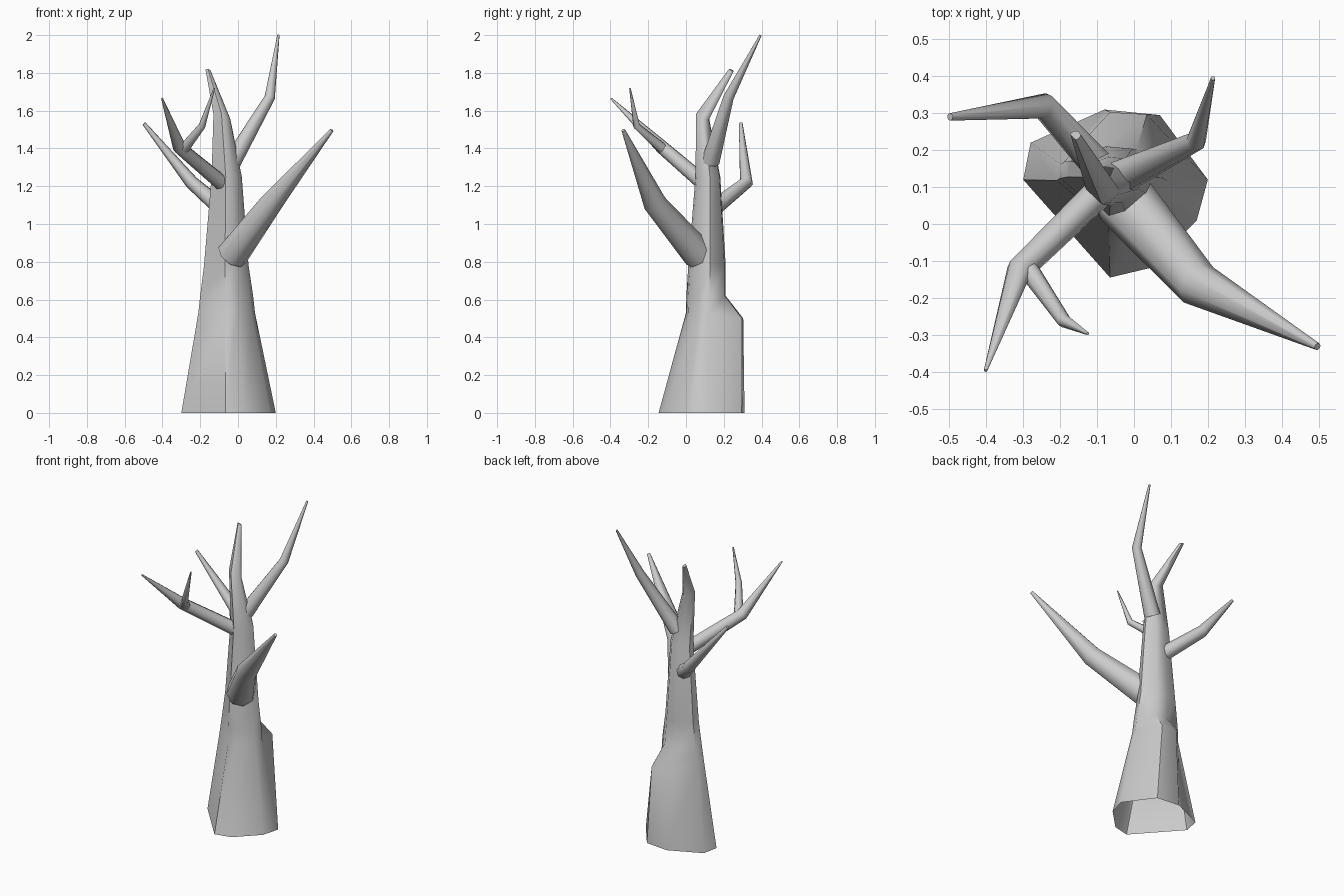
import bpy, bmesh, math
from mathutils import Vector

if "Cube" in bpy.data.objects:
    bpy.data.objects.remove(bpy.data.objects["Cube"])


def loft(name, rings):
    """Skin a list of vertex rings; the bottom stays open, the tip is capped."""
    bm = bmesh.new()
    loops = [[bm.verts.new(p) for p in r] for r in rings]
    n = len(loops[0])
    for a, b in zip(loops, loops[1:]):
        for i in range(n):
            j = (i + 1) % n
            bm.faces.new((a[i], a[j], b[j], b[i]))
    bm.faces.new(loops[-1])
    bmesh.ops.recalc_face_normals(bm, faces=bm.faces)
    me = bpy.data.meshes.new(name)
    bm.to_mesh(me)
    bm.free()
    me.shade_smooth()
    me.set_sharp_from_angle(angle=math.radians(52))
    ob = bpy.data.objects.new(name, me)
    bpy.context.collection.objects.link(ob)
    return ob


def branch(name, path, radii, n=8):
    """Tapered tube along a bent path, rings mitred at the bends."""
    pts = [Vector(p) for p in path]
    dirs = [(b - a).normalized() for a, b in zip(pts, pts[1:])]
    tang = [dirs[0]] + [(a + b).normalized() for a, b in zip(dirs, dirs[1:])] + [dirs[-1]]
    u = dirs[0].orthogonal()
    rings = []
    for p, t, r in zip(pts, tang, radii):
        u = (u - t * u.dot(t)).normalized()
        v = t.cross(u)
        rings.append([p + r * (u * math.cos(k * math.tau / n) + v * math.sin(k * math.tau / n))
                      for k in range(n)])
    return loft(name, rings)


# Trunk: uneven octagon section, scaled and shifted up the height
base = [(0.20, 0.12), (0.07, 0.295), (-0.08, 0.31), (-0.28, 0.22),
        (-0.30, 0.12), (-0.065, -0.145), (0.04, -0.12), (0.17, 0.01)]
section = [((x + 0.05) / 0.25, (y - 0.08) / 0.225) for x, y in base]
# z, centre x, centre y, half width, half depth, tilt of ring in x and y
levels = [(0, -0.05, 0.08, 0.25, 0.225, 0, 0),
          (0.53, -0.06, 0.10, 0.15, 0.10, 0, 0),
          (0.62, -0.06, 0.105, 0.14, 0.103, 0, 0),
          (0.78, -0.062, 0.11, 0.118, 0.098, 0, 0),
          (1.25, -0.06, 0.115, 0.08, 0.065, 0, 0),
          (1.57, -0.085, 0.088, 0.045, 0.034, 0.3, -0.4),
          (1.815, -0.158, 0.24, 0.014, 0.012, 0.3, -0.5)]
rings = [[Vector((cx + x * rx, cy + y * ry, z - tx * -x * rx * -1 + ty * y * ry)) for x, y in section]
         for z, cx, cy, rx, ry, tx, ty in levels]
# Bulge with a sloping ledge on the back of the trunk
rings[1][1] = Vector((0.035, 0.297, 0.50))
rings[1][2] = Vector((-0.065, 0.303, 0.50))
loft("trunk", rings)

# Branches
branch("right_branch", [(-0.03, 0.07, 0.835), (0.175, -0.165, 1.11), (0.497, -0.332, 1.497)],
       (0.085, 0.062, 0.01))
branch("front_left_branch", [(-0.09, 0.09, 1.22), (-0.31, -0.125, 1.405), (-0.402, -0.397, 1.665)],
       (0.042, 0.036, 0.005))
branch("front_left_twig", [(-0.285, -0.125, 1.40), (-0.19, -0.262, 1.52), (-0.125, -0.297, 1.72)],
       (0.028, 0.019, 0.004))
branch("back_left_branch", [(-0.09, 0.15, 1.085), (-0.245, 0.32, 1.22), (-0.498, 0.29, 1.532)],
       (0.045, 0.036, 0.01))
branch("back_right_branch", [(-0.03, 0.13, 1.33), (0.168, 0.225, 1.67), (0.214, 0.395, 2.0)],
       (0.048, 0.028, 0.006))
